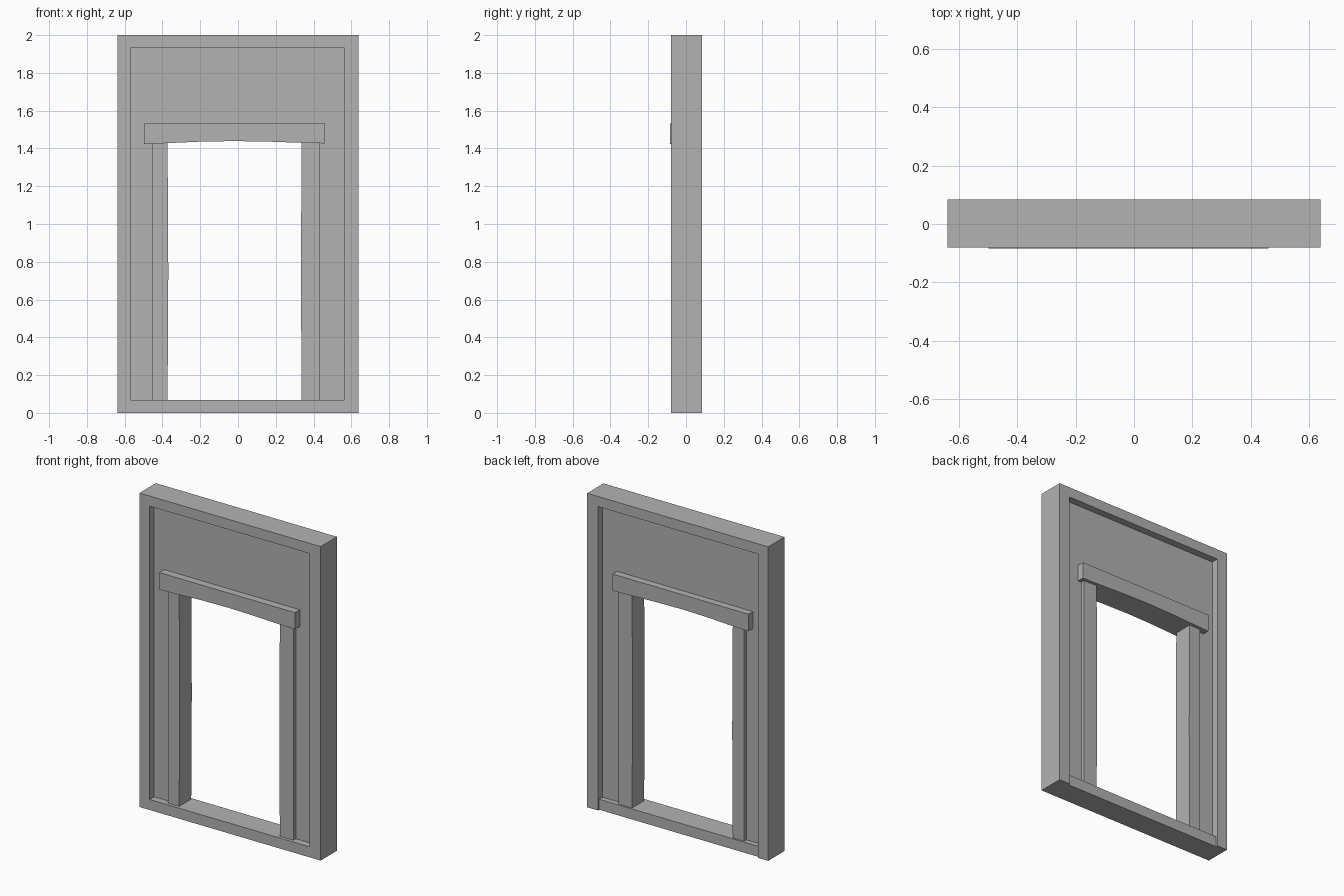
import bpy
import bmesh

cube = bpy.data.objects.get("Cube")
if cube:
    bpy.data.objects.remove(cube, do_unlink=True)

grey = bpy.data.materials.new("plain grey")
grey.use_nodes = True
COLOUR = (0.448, 0.448, 0.448, 1)
grey.diffuse_color = COLOUR
grey.node_tree.nodes["Principled BSDF"].inputs["Base Color"].default_value = COLOUR


def prism(name, outline, y0, y1):
    """Extrude an x-z outline from y0 to y1."""
    bm = bmesh.new()
    face = bm.faces.new([bm.verts.new((x, y0, z)) for x, z in outline])
    extruded = bmesh.ops.extrude_face_region(bm, geom=[face])["geom"]
    moved = [v for v in extruded if isinstance(v, bmesh.types.BMVert)]
    bmesh.ops.translate(bm, verts=moved, vec=(0, y1 - y0, 0))
    bmesh.ops.recalc_face_normals(bm, faces=bm.faces)
    mesh = bpy.data.meshes.new(name)
    bm.to_mesh(mesh)
    bm.free()
    mesh.materials.append(grey)
    obj = bpy.data.objects.new(name, mesh)
    bpy.context.collection.objects.link(obj)
    return obj


def portal(x0, x1, top, in0, in1, in_top, bottom):
    """Outline of two uprights joined by a head."""
    return [(x0, bottom), (x0, top), (x1, top), (x1, bottom),
            (in1, bottom), (in1, in_top), (in0, in_top), (in0, bottom)]


HALF = 0.638
FRAME_LEFT, FRAME_RIGHT = 0.561, -0.566
SILL, HEAD = 0.067, 1.935
DOOR_TOP = 1.43

# Outer frame and bottom rail, the rail set in slightly at the back
prism("outer_frame",
      portal(-HALF, HALF, 2, FRAME_RIGHT, FRAME_LEFT, HEAD, 0), -0.08, 0.084)
prism("bottom_rail",
      [(FRAME_RIGHT, 0), (FRAME_LEFT, 0), (FRAME_LEFT, SILL), (FRAME_RIGHT, SILL)],
      -0.08, 0.072)

# Recessed wall panel around the doorway
prism("wall_panel",
      portal(FRAME_RIGHT, FRAME_LEFT, HEAD, -0.41, 0.385, 1.48, SILL),
      -0.035, 0.038)

# Door posts, bowed a little towards the opening
for name, outer, inner, bow in (("right_post", -0.452, -0.373, 0.004),
                                ("left_post", 0.433, 0.337, -0.004)):
    prism(name, [(outer, SILL), (outer, 1.5), (inner, 1.5), (inner, DOOR_TOP),
                 (inner + bow, 0.75), (inner, SILL)], -0.06, 0.062)

# Lintel with a shallow arched underside
prism("lintel",
      [(-0.498, 1.424), (-0.498, 1.533), (0.46, 1.533), (0.46, 1.427),
       (0.337, 1.43), (0.16, 1.436), (-0.02, 1.439), (-0.2, 1.436),
       (-0.373, 1.428)], -0.084, 0.083)
